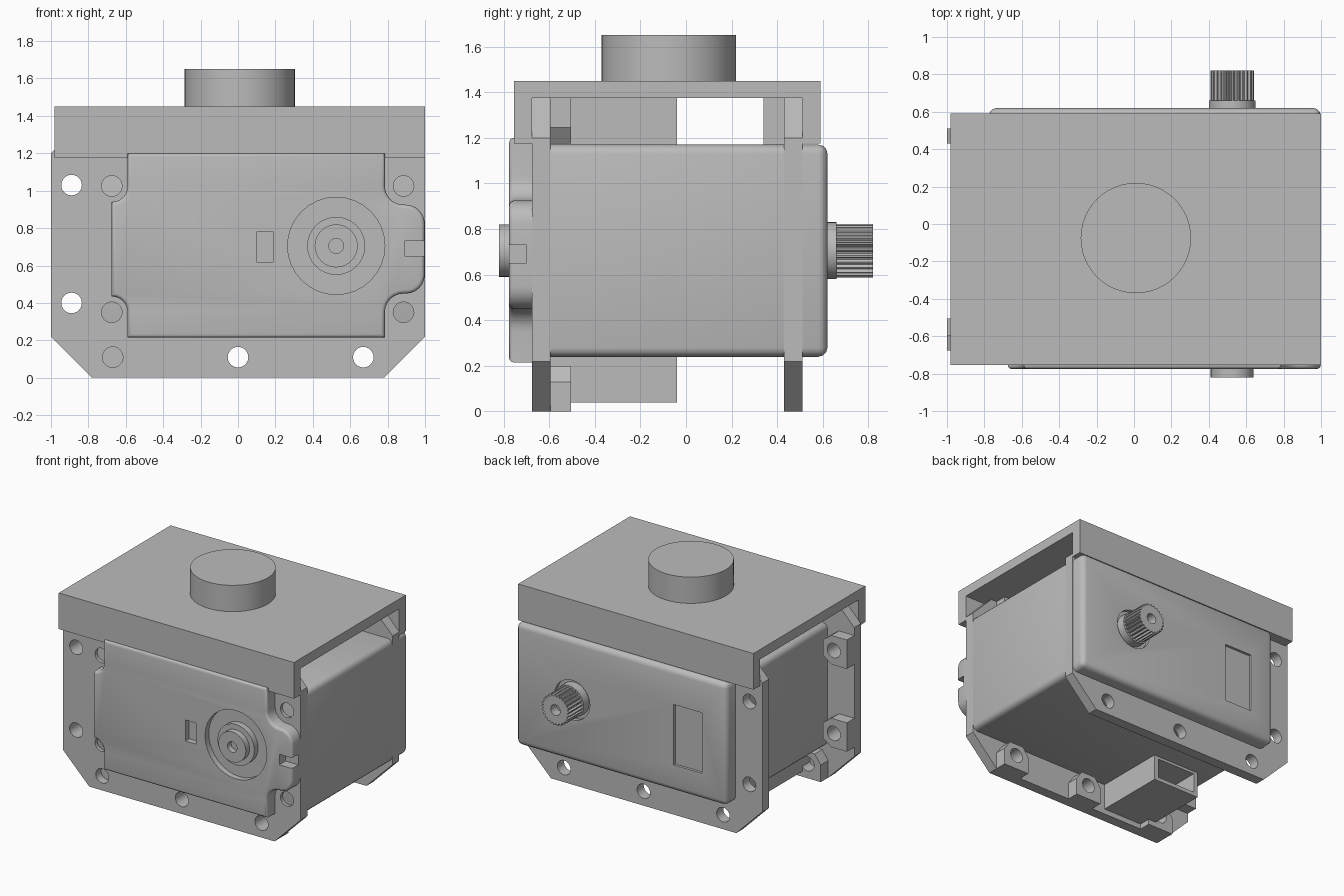
import bpy, bmesh
from math import sin, cos, radians, pi

cube = bpy.data.objects.get("Cube")
if cube:
    bpy.data.objects.remove(cube, do_unlink=True)

grey = bpy.data.materials.new("plain grey")
grey.use_nodes = True
grey.diffuse_color = (0.5, 0.5, 0.5, 1)
grey.node_tree.nodes["Principled BSDF"].inputs["Base Color"].default_value = (0.5, 0.5, 0.5, 1)


def prism(name, pts, t0, t1, axis="Y", bevel=0, all_edges=False):
    """Extrude a 2D outline along an axis; bevel rounds the t0 rim or every edge."""
    place = {"X": lambda a, b, t: (t, a, b),
             "Y": lambda a, b, t: (a, t, b),
             "Z": lambda a, b, t: (a, b, t)}[axis]
    bm = bmesh.new()
    v0 = [bm.verts.new(place(a, b, t0)) for a, b in pts]
    v1 = [bm.verts.new(place(a, b, t1)) for a, b in pts]
    rim = bm.faces.new(v0)
    bm.faces.new(v1)
    for i in range(len(pts)):
        j = (i + 1) % len(pts)
        bm.faces.new((v0[i], v0[j], v1[j], v1[i]))
    bmesh.ops.recalc_face_normals(bm, faces=bm.faces)
    if bevel:
        edges = list(bm.edges) if all_edges else list(rim.edges)
        bmesh.ops.bevel(bm, geom=edges, offset=bevel, segments=3,
                        profile=0.5, affect="EDGES", clamp_overlap=True)
    me = bpy.data.meshes.new(name)
    bm.to_mesh(me)
    bm.free()
    me.materials.append(grey)
    ob = bpy.data.objects.new(name, me)
    bpy.context.collection.objects.link(ob)
    return ob


def arc(cx, cz, r, a0, a1, n=6):
    angles = [radians(a0 + (a1 - a0) * i / n) for i in range(n + 1)]
    return [(cx + r * cos(a), cz + r * sin(a)) for a in angles]


def rect(a0, a1, b0, b1):
    return [(a0, b0), (a1, b0), (a1, b1), (a0, b1)]


def disc(name, cx, cz, r, t0, t1, axis="Y", n=32):
    return prism(name, arc(cx, cz, r, 0, 360, n)[:-1], t0, t1, axis)


def activate(ob):
    bpy.ops.object.select_all(action="DESELECT")
    ob.select_set(True)
    bpy.context.view_layer.objects.active = ob


def cut(ob, cutters):
    for c in cutters:
        mod = ob.modifiers.new("cut", "BOOLEAN")
        mod.operation = "DIFFERENCE"
        mod.solver = "EXACT"
        mod.object = c
        activate(ob)
        bpy.ops.object.modifier_apply(modifier=mod.name)
        bpy.data.objects.remove(c, do_unlink=True)


def smooth(ob):
    activate(ob)
    bpy.ops.object.shade_smooth_by_angle(angle=radians(35))


def hole(x, z, y0, y1, r=0.055):
    return disc("cutter", x, z, r, y0, y1, n=24)


SHAFT = (0.525, 0.705)
BOTTOM_X = (-0.67, 0, 0.67)
SIDE_Z = (0.40, 1.03)
THROUGH = [(x, 0.11) for x in BOTTOM_X] + [(-0.89, z) for z in SIDE_Z]

# Channel bracket over the top, with round boss
channel = [(-0.755, 1.175), (-0.675, 1.175), (-0.675, 1.375), (0.51, 1.375),
           (0.51, 1.175), (0.59, 1.175), (0.59, 1.45), (-0.755, 1.45)]
prism("top_bracket", channel, -0.98, 1.0, "X")
smooth(disc("top_boss", 0.01, -0.075, 0.295, 1.45, 1.65, "Z", 48))

# Rounded main case with a shallow window and shaft seat at the back
case = prism("main_case", rect(-0.775, 0.998, 0.24, 1.17), -0.65, 0.62, bevel=0.04, all_edges=True)
cut(case, [prism("cutter", rect(-0.57, -0.33, 0.44, 0.9), 0.6, 0.7),
           disc("cutter", *SHAFT, 0.15, 0.59, 0.7)])
smooth(case)

# Mounting flanges with chamfered corners and holes
plate = [(-0.78, 0), (0.78, 0), (1, 0.22), (1, 1.2), (0.83, 1.375),
         (-0.83, 1.375), (-1, 1.2), (-1, 0.22)]
front = prism("front_flange", plate, -0.675, -0.595)
cut(front, [hole(x, z, -0.7, -0.61 if (x, z) == (-0.67, 0.11) else -0.5) for x, z in THROUGH])
cut(front, [hole(x, z, -0.7, -0.62) for x in (-0.675, 0.885) for z in (0.35, 1.025)])
smooth(front)
back = prism("back_flange", plate, 0.43, 0.51)
cut(back, [hole(x, z, 0.4, 0.6) for x, z in THROUGH])
smooth(back)

# Pads behind the front flange holes
pad = [(-0.11, 0), (0.11, 0), (0.11, 0.13), (0.06, 0.2), (-0.06, 0.2), (-0.11, 0.13)]
for x in BOTTOM_X:
    low = prism("bottom_pad", [(x + a, b) for a, b in pad], -0.6, -0.505)
    cut(low, [hole(x, 0.11, -0.7, -0.4)])
    prism("top_pad", [(x + a, 1.375 - b) for a, b in pad], -0.6, -0.505)
for z in SIDE_Z:
    side = prism("side_pad", [(-1 + b, z + a) for a, b in pad], -0.6, -0.505)
    cut(side, [hole(-0.89, z, -0.7, -0.4)])
prism("back_top_pad", rect(-0.3, 0.3, 1.15, 1.375), 0.34, 0.44)

# Cable sockets below and above the case, open to the back
for name, z0, z1 in (("bottom_socket", 0.04, 0.26), ("top_socket", 1.15, 1.375)):
    socket = prism(name, rect(-0.625, -0.225, z0, z1), -0.6, -0.04)
    cut(socket, [prism("cutter", rect(-0.59, -0.26, z0 + 0.03, z1 - 0.04), -0.3, 0.1)])

# Front cover with bays around the screws and a bulge on one side
outline = [(-0.59, 1.2), (0.785, 1.2)]
outline += arc(0.885, 1.025, 0.1, 180, 270) + arc(0.898, 0.825, 0.1, 90, 0)
outline += arc(0.898, 0.55, 0.1, 0, -90) + arc(0.885, 0.35, 0.1, 90, 180)
outline += [(0.785, 0.215), (-0.59, 0.215)]
outline += arc(-0.675, 0.35, 0.085, 0, 90) + arc(-0.675, 1.025, 0.085, -90, 0)
cover = prism("front_cover", outline, -0.775, -0.66, bevel=0.02)
cut(cover, [disc("cutter", *SHAFT, 0.26, -0.9, -0.73),
            prism("cutter", rect(0.1, 0.19, 0.62, 0.78), -0.9, -0.73),
            prism("cutter", rect(0.89, 1.1, 0.65, 0.73), -0.9, -0.7)])
smooth(cover)

# Idler hub on the front
hub = disc("front_hub_collar", *SHAFT, 0.155, -0.775, -0.7)
smooth(hub)
idler = disc("front_hub", *SHAFT, 0.115, -0.82, -0.7)
cut(idler, [hole(*SHAFT, -0.9, -0.76, 0.04)])
smooth(idler)

# Splined output shaft on the back
smooth(disc("shaft_collar", *SHAFT, 0.125, 0.55, 0.66))
TEETH = 25
spline = []
for i in range(TEETH * 4):
    r = 0.117 if i % 4 < 2 else 0.103
    a = 2 * pi * i / (TEETH * 4)
    spline.append((SHAFT[0] + r * cos(a), SHAFT[1] + r * sin(a)))
shaft = prism("splined_shaft", spline, 0.65, 0.82)
cut(shaft, [hole(*SHAFT, 0.75, 0.9, 0.04)])
